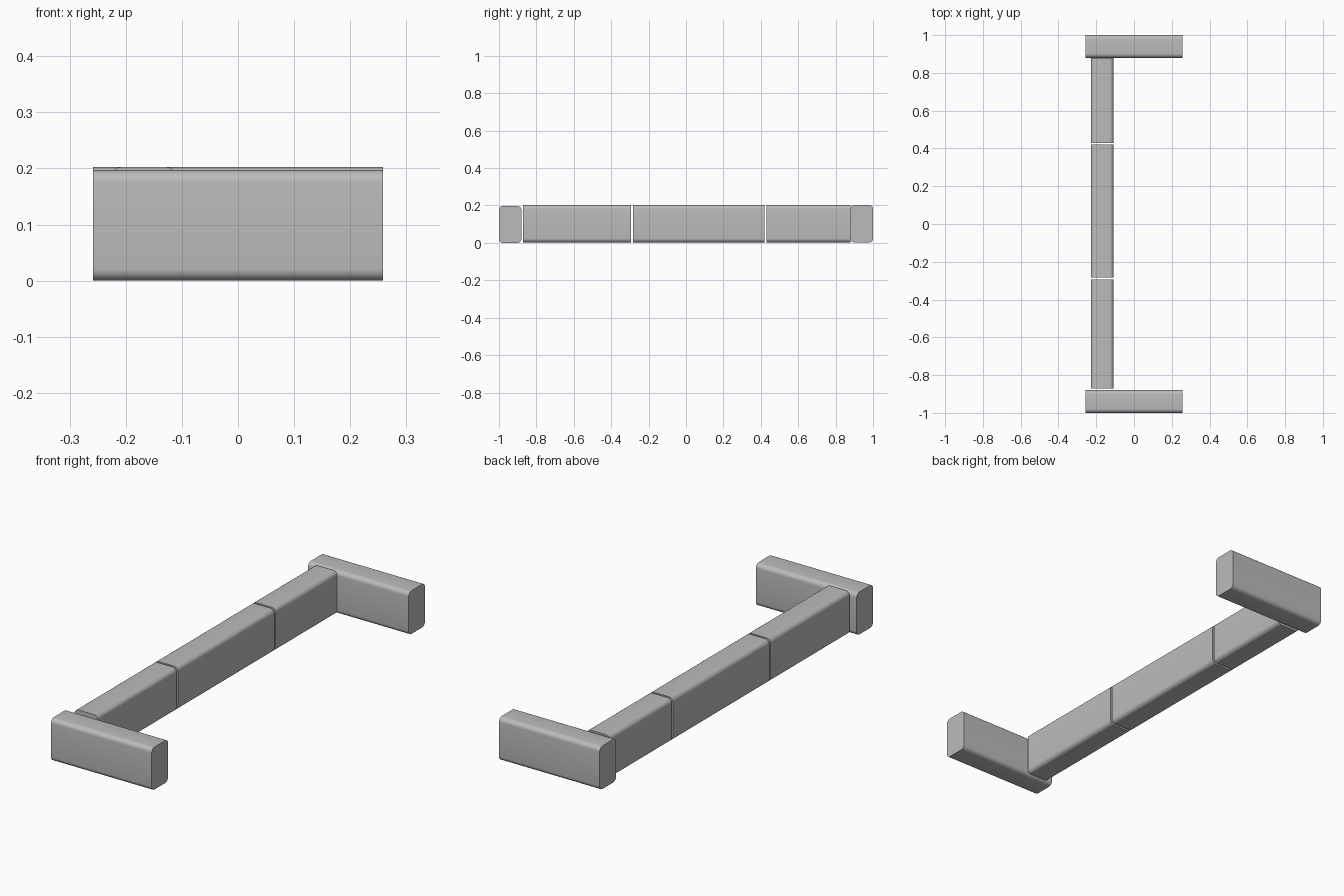
import bpy, math
from mathutils import Matrix

if "Cube" in bpy.data.objects:
    bpy.data.objects.remove(bpy.data.objects["Cube"])

grey = bpy.data.materials.new("grey")
grey.diffuse_color = (0.5, 0.5, 0.5, 1)
grey.use_nodes = True
grey.node_tree.nodes["Principled BSDF"].inputs["Base Color"].default_value = grey.diffuse_color

WIDTH, HEIGHT, RADIUS, STEPS = 0.12, 0.2, 0.021, 6


def rounded_profile(w, h, r):
    """Outline of a rounded rectangle, centred, counter-clockwise."""
    pts = []
    for i, (sx, sy) in enumerate(((1, 1), (-1, 1), (-1, -1), (1, -1))):
        for s in range(STEPS + 1):
            a = math.pi / 2 * (i + s / STEPS)
            pts.append((sx * (w / 2 - r) + r * math.cos(a),
                        sy * (h / 2 - r) + r * math.sin(a)))
    return pts


def beam(name, length, centre, h=HEIGHT, turn=0.0):
    """Flat-ended beam along y with rounded long edges, turned about z."""
    prof = rounded_profile(WIDTH, h, RADIUS)
    n = len(prof)
    verts = [(x, y, z) for y in (-length / 2, length / 2) for x, z in prof]
    faces = [(i, i + n, (i + 1) % n + n, (i + 1) % n) for i in range(n)]
    faces += [tuple(range(n)), tuple(reversed(range(n, 2 * n)))]
    mesh = bpy.data.meshes.new(name)
    mesh.from_pydata(verts, [], faces)
    mesh.transform(Matrix.Rotation(turn, 4, "Z"))
    mesh.materials.append(grey)
    ob = bpy.data.objects.new(name, mesh)
    ob.location = centre
    bpy.context.collection.objects.link(ob)
    bpy.ops.object.select_all(action="DESELECT")
    ob.select_set(True)
    bpy.context.view_layer.objects.active = ob
    bpy.ops.object.shade_smooth_by_angle(angle=math.radians(30))
    return ob


# Cross beams at both ends, the front one slightly lower
beam("front_cross_beam", 0.516, (0, -0.94, 0.0985), 0.197, math.pi / 2)
beam("back_cross_beam", 0.516, (0, 0.94, 0.1025), HEIGHT, math.pi / 2)

# Three rail pieces with narrow gaps between them
for name, y0, y1 in (("front_rail", -0.871, -0.294),
                     ("middle_rail", -0.284, 0.42),
                     ("back_rail", 0.43, 0.88)):
    beam(name, y1 - y0, (-0.168, (y0 + y1) / 2, 0.1025))
